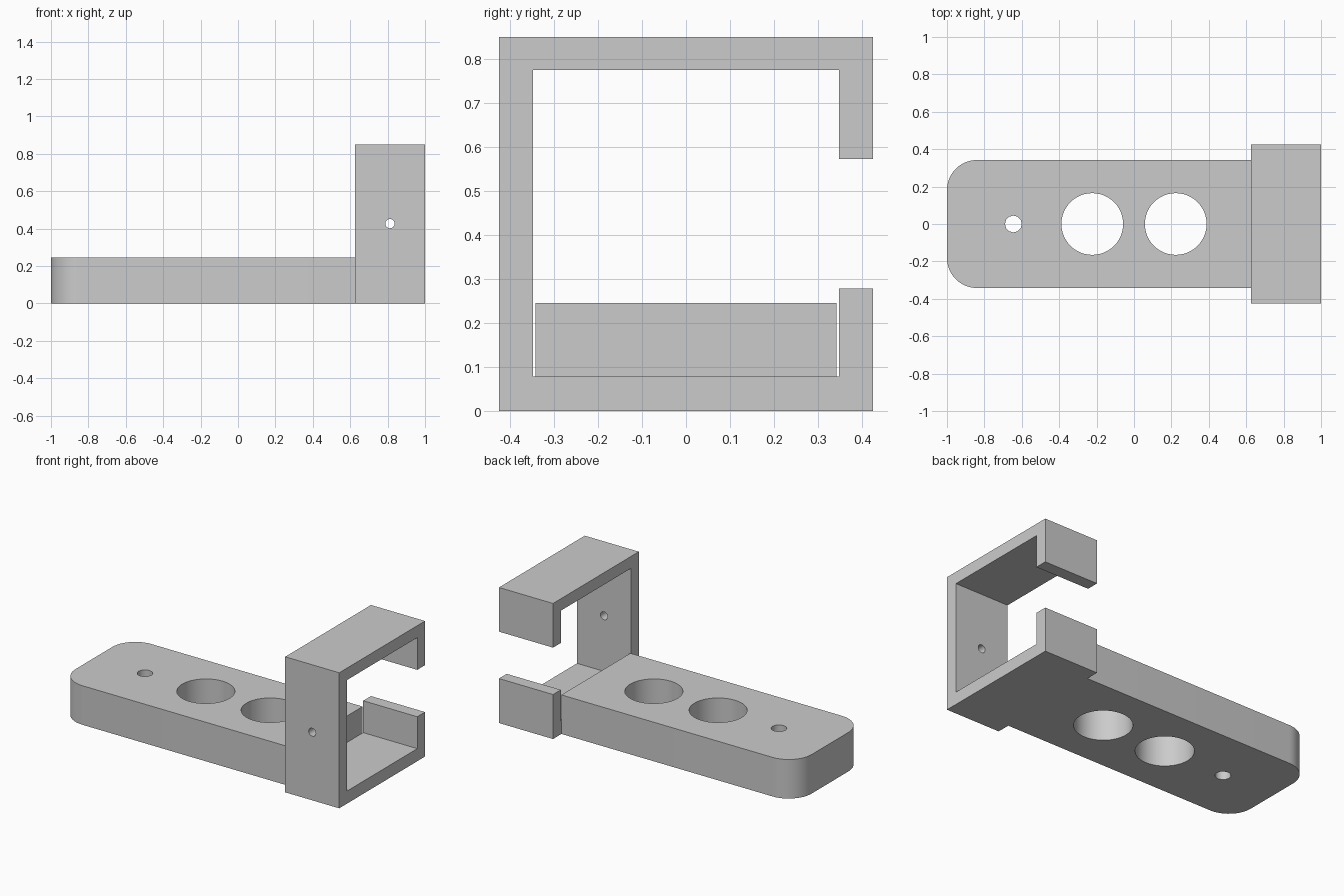
import bpy, bmesh, math
from mathutils import Vector

cube = bpy.data.objects.get("Cube")
if cube:
    bpy.data.objects.remove(cube)

grey = bpy.data.materials.new("plain_grey")
grey.use_nodes = True
COLOUR = (0.6, 0.6, 0.6, 1)
grey.diffuse_color = COLOUR
grey.node_tree.nodes["Principled BSDF"].inputs["Base Color"].default_value = COLOUR


def prism(name, points, direction):
    """Extrude a closed outline of 3D points along a direction."""
    bm = bmesh.new()
    face = bm.faces.new([bm.verts.new(p) for p in points])
    top = bmesh.ops.extrude_face_region(bm, geom=[face])["geom"]
    bmesh.ops.translate(bm, vec=Vector(direction),
                        verts=[v for v in top if isinstance(v, bmesh.types.BMVert)])
    bmesh.ops.recalc_face_normals(bm, faces=bm.faces)
    mesh = bpy.data.meshes.new(name)
    bm.to_mesh(mesh)
    bm.free()
    obj = bpy.data.objects.new(name, mesh)
    bpy.context.collection.objects.link(obj)
    mesh.materials.append(grey)
    return obj


def arc(cx, cy, r, start, end, steps):
    angles = [math.radians(start + (end - start) * i / steps) for i in range(steps + 1)]
    return [(cx + r * math.cos(a), cy + r * math.sin(a)) for a in angles]


def drill(obj, points, direction):
    """Cut a hole through the part, then discard the cutter."""
    cutter = prism("hole_cutter", points, direction)
    cutter.hide_render = True
    bpy.context.view_layer.objects.active = obj
    mod = obj.modifiers.new("hole", "BOOLEAN")
    mod.operation, mod.solver, mod.object = "DIFFERENCE", "EXACT", cutter
    bpy.ops.object.modifier_apply(modifier=mod.name)
    bpy.data.objects.remove(cutter)


def smooth(obj):
    bpy.ops.object.select_all(action="DESELECT")
    obj.select_set(True)
    bpy.context.view_layer.objects.active = obj
    bpy.ops.object.shade_smooth_by_angle(angle=math.radians(35))


# Flat arm with two rounded corners at its free end
half, radius, end = 0.342, 0.16, 0.625
outline = [(end, -half), (end, half)]
outline += arc(-1 + radius, half - radius, radius, 90, 180, 12)
outline += arc(-1 + radius, radius - half, radius, 180, 270, 12)
arm = prism("arm", [(x, y, 0) for x, y in outline], (0, 0, 0.245))

# Two large holes and one small hole through the arm
for x, r, sides in ((-0.223, 0.165, 48), (0.223, 0.165, 48), (-0.645, 0.045, 12)):
    ring = arc(x, 0, r, 0, 360, sides)[:-1]
    drill(arm, [(px, py, -0.1) for px, py in ring], (0, 0, 0.5))
smooth(arm)

# C-shaped clip, open at the back
out, inn, top, ceiling, floor = 0.425, 0.348, 0.85, 0.775, 0.079
upper_lip, lower_lip = 0.573, 0.279
profile = [(-out, 0), (out, 0), (out, lower_lip), (inn, lower_lip), (inn, floor),
           (-inn, floor), (-inn, ceiling), (inn, ceiling), (inn, upper_lip),
           (out, upper_lip), (out, top), (-out, top)]
clip = prism("clip", [(end, y, z) for y, z in profile], (1 - end, 0, 0))

# Screw hole through the front wall of the clip
ring = arc(0.8125, 0.427, 0.025, 0, 360, 16)[:-1]
drill(clip, [(px, -0.5, pz) for px, pz in ring], (0, 0.3, 0))
smooth(clip)
